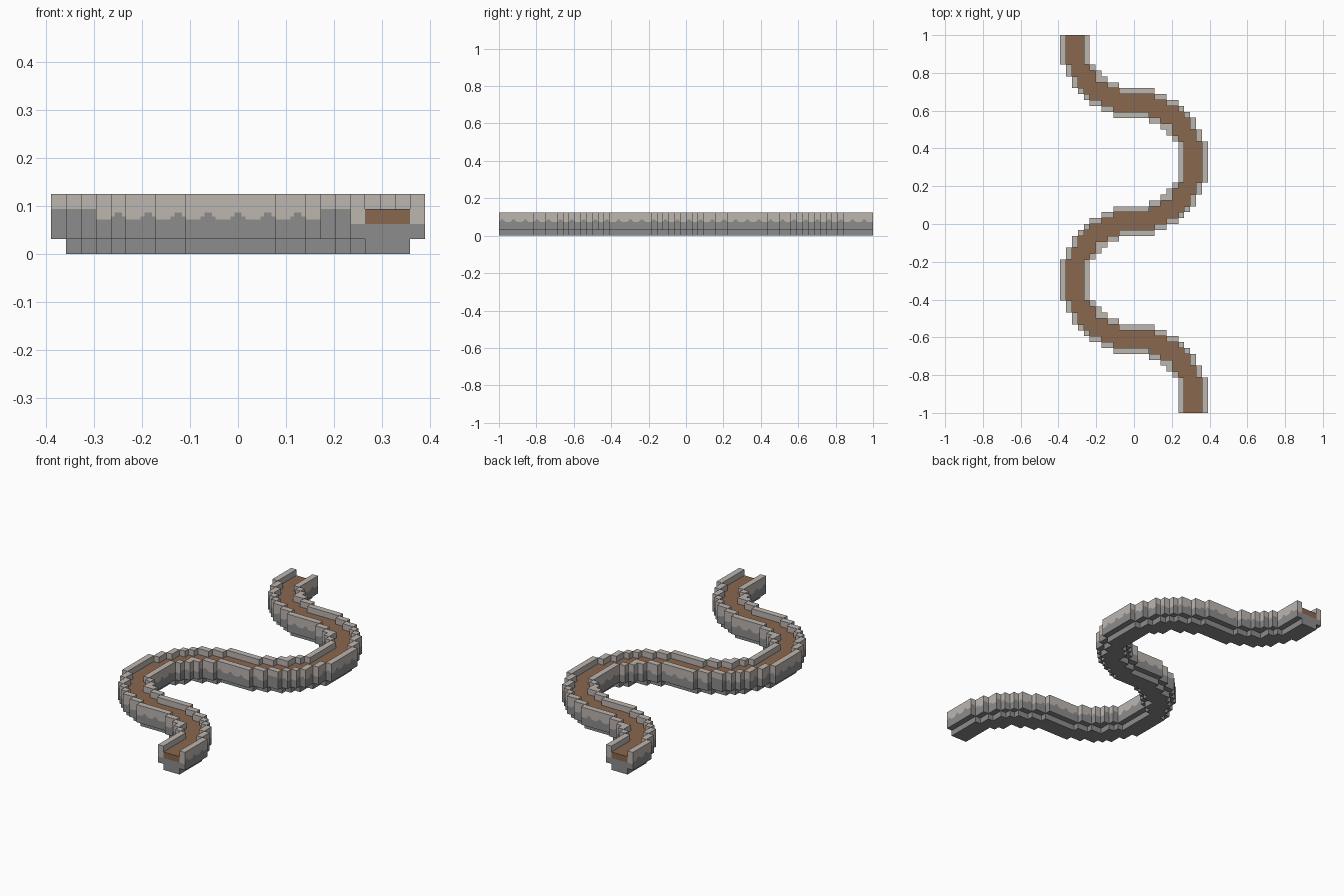
import bpy
import bmesh

if "Cube" in bpy.data.objects:
    bpy.data.objects.remove(bpy.data.objects["Cube"], do_unlink=True)

U = 1 / 32            # edge of one block
ROWS, HALF = 64, 12   # blocks along y, blocks to either side of x = 0


def material(name, rgb):
    linear = [(c / 255 / 12.92) if c < 11 else ((c / 255 + 0.055) / 1.055) ** 2.4 for c in rgb]
    m = bpy.data.materials.new(name)
    m.use_nodes = True
    m.diffuse_color = (*linear, 1)
    m.node_tree.nodes["Principled BSDF"].inputs["Base Color"].default_value = (*linear, 1)
    return m


MATS = [material("dark stone", (140, 140, 140)),
        material("pale stone", (189, 182, 176)),
        material("brown earth", (137, 103, 78))]
DARK, PALE, EARTH = range(3)


# The course is a chain of half rings, bending right and left in turn
def ring_cells(inner_sq, outer):
    cells = set()
    for i in range(-HALF, HALF + 1):
        centres = (2, 42) if i >= 0 else (22, 62)
        for j in range(ROWS):
            for c in centres:
                d = j - c
                if i * i + 1.03 * d * d > inner_sq and i * i + d * d < outer * outer:
                    cells.add((i, j))
    return cells


channel = ring_cells(74, 11.5)
full = ring_cells(59, 12.5)
rim = full - channel
DIRS = [(1, 0), (-1, 0), (0, 1), (0, -1)]


class Part:
    def __init__(self, name):
        self.name, self.bm = name, bmesh.new()

    def quad(self, points, mat):
        f = self.bm.faces.new([self.bm.verts.new(p) for p in points])
        f.material_index = mat

    # Horizontal face of a block
    def flat(self, cell, z, mat, up=True):
        x, y = (cell[0] - 0.5) * U, cell[1] * U - 1
        p = [(x, y, z), (x + U, y, z), (x + U, y + U, z), (x, y + U, z)]
        self.quad(p if up else p[::-1], mat)

    # Upright strip on one side of a block, from s to e along that side
    def side(self, cell, d, z0, z1, mat, s=0.0, e=1.0):
        cx, cy = cell[0] * U, (cell[1] + 0.5) * U - 1
        tx, ty = -d[1], d[0]
        ends = []
        for t in (s - 0.5, e - 0.5):
            ends.append((cx + (d[0] / 2 + tx * t) * U, cy + (d[1] / 2 + ty * t) * U))
        (ax, ay), (bx, by) = ends
        self.quad([(ax, ay, z0), (bx, by, z0), (bx, by, z1), (ax, ay, z1)], mat)

    def finish(self):
        bmesh.ops.remove_doubles(self.bm, verts=self.bm.verts, dist=1e-5)
        mesh = bpy.data.meshes.new(self.name)
        self.bm.to_mesh(mesh)
        self.bm.free()
        for m in MATS:
            mesh.materials.append(m)
        bpy.context.collection.objects.link(bpy.data.objects.new(self.name, mesh))


def beside(cell, d):
    return cell[0] + d[0], cell[1] + d[1]


# Ragged line where dark stone gives way to pale stone: (start, end, height)
def stone_line(cell, d):
    if d[1]:
        k = -cell[0] * d[1]
        if k <= -10 or k in (6, 7):
            return [(0, 1, 3 * U)]
    along = cell[0] if d[1] else cell[1]
    if along % 2:
        return [(0, 1, 0.072)]
    return [(0, 0.25, 0.078), (0.25, 0.75, 0.086), (0.75, 1, 0.078)]


footing, bed = Part("footing"), Part("stone_bed")
floor, walls = Part("channel_floor"), Part("side_walls")

# Narrow footing under the channel, and the earth floor
for c in channel:
    footing.flat(c, 0, DARK, up=False)
    floor.flat(c, 3 * U, EARTH)
    for d in DIRS:
        n = beside(c, d)
        if n not in channel:
            footing.side(c, d, 0, U, DARK)
        if n not in full:
            floor.side(c, d, 2 * U, 3 * U, EARTH)

# Wider bed course
for c in full:
    if c in rim:
        bed.flat(c, U, DARK, up=False)
    for d in DIRS:
        if beside(c, d) not in full:
            bed.side(c, d, U, 2 * U, DARK)

# Raised walls along both banks
for c in rim:
    walls.flat(c, 4 * U, PALE)
    for d in DIRS:
        n = beside(c, d)
        if n in channel:
            walls.side(c, d, 3 * U, 4 * U, PALE)
        elif n[1] in (-1, ROWS):
            walls.side(c, d, 2 * U, 4 * U, PALE)
        elif n not in full:
            for s, e, z in stone_line(c, d):
                walls.side(c, d, 2 * U, z, DARK, s, e)
                walls.side(c, d, z, 4 * U, PALE, s, e)

for part in (footing, bed, floor, walls):
    part.finish()
